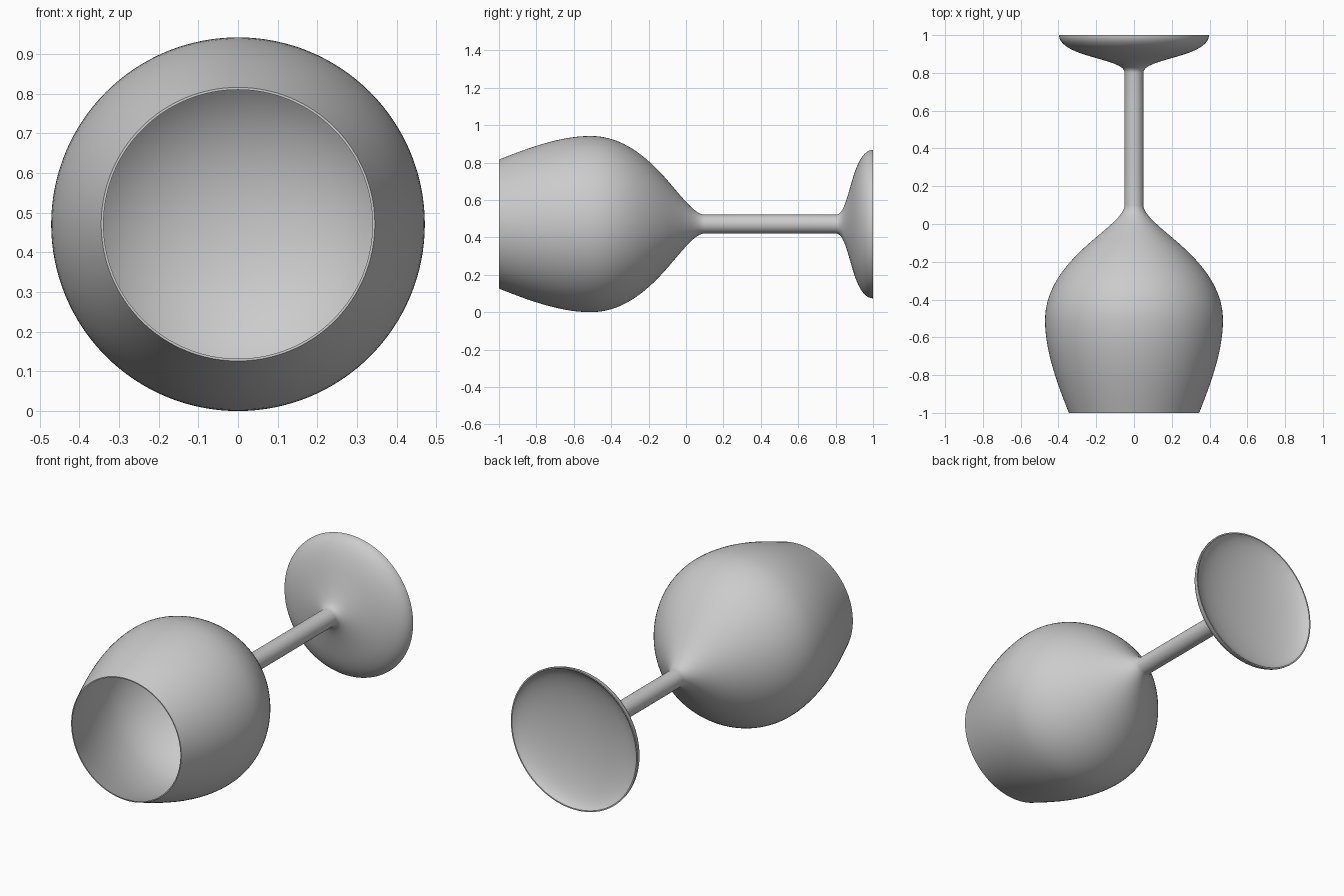
import bpy, bmesh, math
from mathutils import Vector
from mathutils.geometry import interpolate_bezier

if "Cube" in bpy.data.objects:
    bpy.data.objects.remove(bpy.data.objects["Cube"])

AXIS_Z = 0.471
SEGMENTS = 128

# Bezier profile segments as (radius, y): start, handle, handle, end, steps
profile_segments = [
    # inside of the bowl, from the bottom to the rim
    ((0, -0.10), (0.30, -0.10), (0.465, -0.30), (0.465, -0.51), 24),
    ((0.465, -0.51), (0.465, -0.68), (0.395, -0.86), (0.339, -1.0), 16),
    # rim
    ((0.339, -1.0), (0.341, -1.0), (0.343, -1.0), (0.345, -1.0), 2),
    # outside of the bowl
    ((0.345, -1.0), (0.40, -0.86), (0.471, -0.68), (0.471, -0.51), 16),
    ((0.471, -0.51), (0.471, -0.34), (0.36, -0.21), (0.235, -0.10), 20),
    ((0.235, -0.10), (0.13, -0.01), (0.05, 0.05), (0.05, 0.10), 14),
    # stem
    ((0.05, 0.10), (0.05, 0.30), (0.05, 0.60), (0.05, 0.80), 5),
    # foot, upper side
    ((0.05, 0.80), (0.05, 0.84), (0.12, 0.855), (0.25, 0.893), 14),
    ((0.25, 0.893), (0.34, 0.92), (0.397, 0.955), (0.397, 1.0), 14),
    # foot edge and hollow underside
    ((0.397, 1.0), (0.395, 1.0), (0.392, 1.0), (0.39, 1.0), 2),
    ((0.39, 1.0), (0.36, 0.95), (0.20, 0.91), (0, 0.91), 16),
]

points = []
for a, b, c, d, steps in profile_segments:
    curve = interpolate_bezier(Vector((*a, 0)), Vector((*b, 0)),
                               Vector((*c, 0)), Vector((*d, 0)), steps)
    points += curve if not points else curve[1:]

# Turn the profile around the lying axis
bm = bmesh.new()
verts = [bm.verts.new((p.x, p.y, AXIS_Z)) for p in points]
edges = [bm.edges.new(pair) for pair in zip(verts, verts[1:])]
bmesh.ops.spin(bm, geom=verts + edges, cent=(0, 0, AXIS_Z), axis=(0, 1, 0),
               angle=math.tau, steps=SEGMENTS, use_merge=False)
bmesh.ops.remove_doubles(bm, verts=bm.verts[:], dist=0.0001)
bmesh.ops.recalc_face_normals(bm, faces=bm.faces[:])

mesh = bpy.data.meshes.new("wine_glass")
bm.to_mesh(mesh)
bm.free()
glass = bpy.data.objects.new("wine_glass", mesh)
bpy.context.collection.objects.link(glass)

# Smooth shading with crisp rim and foot edge
bpy.context.view_layer.objects.active = glass
glass.select_set(True)
bpy.ops.object.shade_smooth_by_angle(angle=math.radians(35))
